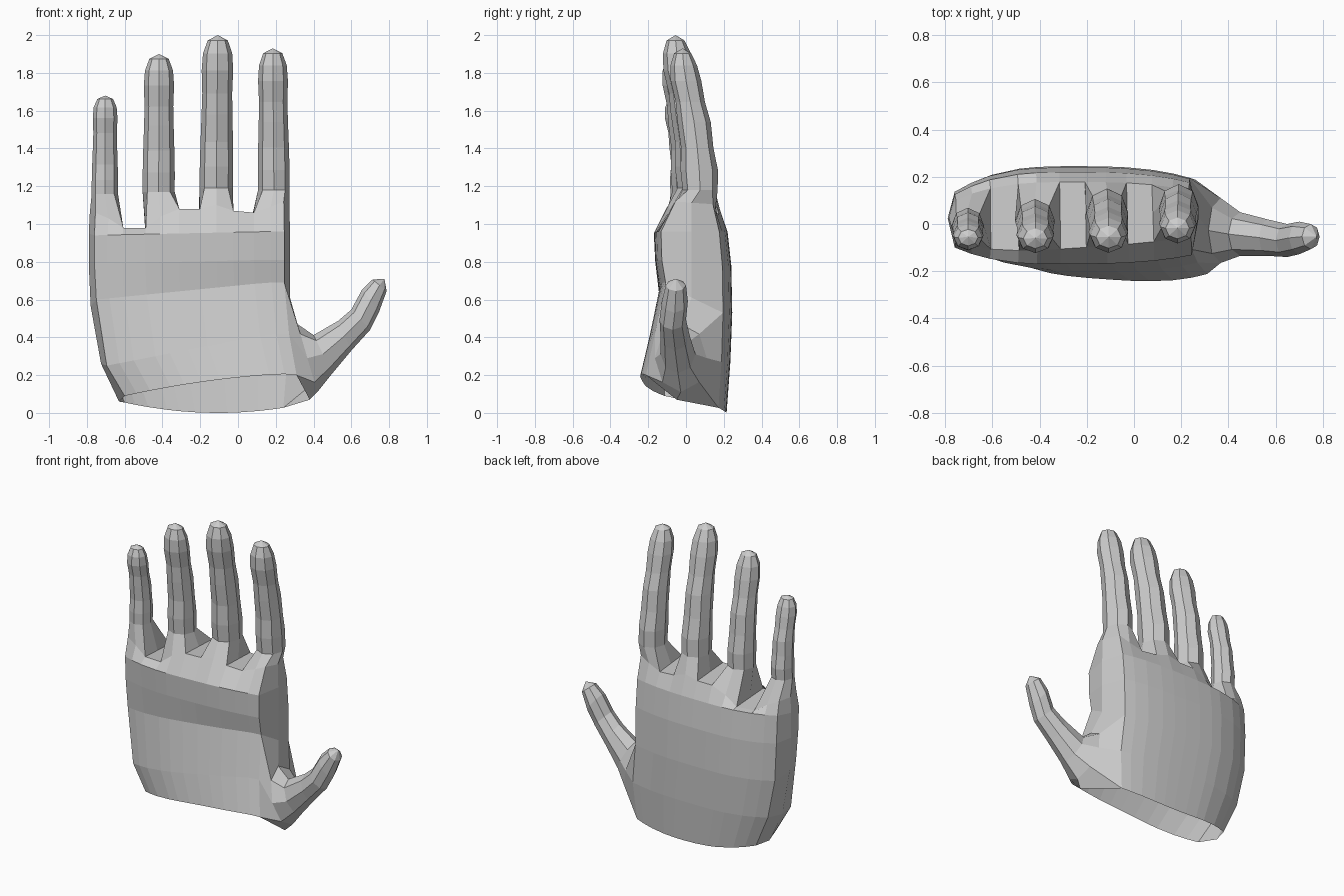
import bpy, bmesh
from math import sin, cos, radians

if "Cube" in bpy.data.objects:
    bpy.data.objects.remove(bpy.data.objects["Cube"])

bm = bmesh.new()
V = bm.verts.new


def lerp(a, b, t):
    return a + (b - a) * t


def skin(a, b):
    """Join two closed loops of equal length with quads."""
    n = len(a)
    for i in range(n):
        bm.faces.new((a[i], a[(i + 1) % n], b[(i + 1) % n], b[i]))


def tube(loop, rings, tip):
    """Loft a loop through rings of points and close it at a tip."""
    for pts in rings:
        new = [V(p) for p in pts]
        skin(loop, new)
        loop = new
    end = V(tip)
    for i in range(len(loop)):
        bm.faces.new((loop[i], loop[(i + 1) % len(loop)], end))


# Palm columns: three per finger, with a web strip between fingers
COLS = [-.76, -.69, -.61, -.49, -.41, -.31, -.20, -.11, -.02, .09, .18, .25]
U = [(x - COLS[0]) / (COLS[-1] - COLS[0]) for x in COLS]
TOP_Z = [1.06, 1.03, .98, .98, 1.04, 1.08, 1.08, 1.10, 1.07, 1.06, 1.09, 1.12]

# Palm levels: x left, x right, front y left/right, back y, front z left/right, back z
LEVELS = [
    (-.63, .34, -.20, -.265, .215, .09, .20, .055),
    (-.725, .30, -.19, -.205, .235, .25, .42, .27),
    (-.78, .275, -.15, -.135, .245, .60, .69, .53),
    (-.79, .275, -.165, -.16, .24, .79, .81, .78),
    (-.79, .275, -.175, -.165, .22, .94, .96, .96),
    (-.785, .272, -.135, -.07, .178, 1.0, 1.0, .98),
]
fronts, backs, lefts, rights = [], [], [], []
for k, (xl, xr, yfl, yfr, yb, zfl, zfr, zb) in enumerate(LEVELS):
    top = k == len(LEVELS) - 1
    F, B = [], []
    for i, u in enumerate(U):
        s = abs(2 * u - 1) ** 3
        fac = 1 - s * (.43 if u < .5 else .2)
        zf = TOP_Z[i] if top else lerp(zfl, zfr, min(1, u * 1.1))
        z_back = TOP_Z[i] - .015 if top else zb
        if k == 0:
            zf += .02 * (1 - (2 * u - 1) ** 2)
            z_back -= .055 * (1 - abs(1.7 * u - 1) ** 2)
        F.append(V((lerp(xl + .03, xr - .03, u), lerp(yfl, yfr, u) * fac, zf)))
        B.append(V((lerp(xl + .03, xr - (.10 if k == 0 else .04), u), yb * fac, z_back)))
    zl, zr = (F[0].co.z + B[0].co.z) / 2, (F[-1].co.z + B[-1].co.z) / 2
    if k == 0:
        xr, zl, zr = .38, .06, .07
    lefts.append(V((xl, .025, zl)))
    rights.append(V((xr, -.05 if k == 0 else .03, zr)))
    fronts.append(F)
    backs.append(B)

# Palm walls, leaving a hole at the side for the thumb and an open wrist
rings = [fronts[k] + [rights[k]] + backs[k][::-1] + [lefts[k]] for k in range(6)]
for k in range(5):
    a, b = rings[k], rings[k + 1]
    for i in range(26):
        if k < 2 and i in (11, 12):
            continue
        j = (i + 1) % 26
        bm.faces.new((a[i], a[j], b[j], b[i]))

# Finger openings and the webs between them
F, B = fronts[5], backs[5]
side = [lefts[5]]
for c in range(2, 11, 3):
    m = [V((F[j].co + B[j].co) / 2) for j in (c, c + 1)]
    bm.faces.new((F[c], F[c + 1], m[1], m[0]))
    bm.faces.new((m[0], m[1], B[c + 1], B[c]))
    side += m
side.append(rights[5])

# Fingers: x base/tip, y base/tip, z base/tip, width, depth
FINGERS = [
    (-.705, -.703, -.01, -.055, 1.16, 1.68, .135, .140),
    (-.420, -.418, .015, -.06, 1.17, 1.90, .165, .170),
    (-.115, -.107, .053, -.055, 1.19, 2.00, .172, .190),
    (.190, .184, .075, -.017, 1.18, 1.93, .163, .180),
]
# Shared finger profile: position, width, depth, forward bow
PROFILE = [(0, 1.03, 1.03, 0), (.14, 1.03, 1.1, .008), (.30, 1.0, .95, .012),
           (.48, .95, .98, .012), (.62, .92, .86, .005), (.77, .97, .90, -.004),
           (.88, .90, .78, -.006), (.965, .62, .50, -.004)]
for f, (x0, x1, y0, y1, z0, z1, w, d) in enumerate(FINGERS):
    c = 3 * f
    base = [F[c], F[c + 1], F[c + 2], side[2 * f + 1],
            B[c + 2], B[c + 1], B[c], side[2 * f]]
    loops = []
    for t, sw, sd, bow in PROFILE:
        loops.append([(lerp(x0, x1, t) + w / 2 * sw * cos(radians(225 + 45 * k)),
                       lerp(y0, y1, t) + bow + d / 2 * sd * sin(radians(225 + 45 * k)),
                       lerp(z0, z1, t)) for k in range(8)])
    tube(base, loops, (x1, y1, z1))

# Thumb: lower x,z / upper x,z / front y, back y
THUMB = [
    (.42, .11, .315, .47, -.165, .11), (.50, .21, .40, .412, -.135, .05),
    (.60, .33, .53, .487, -.135, .02), (.70, .44, .60, .547, -.14, .0),
    (.745, .53, .657, .653, -.128, .01), (.787, .645, .712, .706, -.107, .0),
]
hole = [rights[0], fronts[0][11], fronts[1][11], fronts[2][11],
        rights[2], backs[2][11], backs[1][11], backs[0][11]]
loops = []
for xa, za, xb, zb, yf, yb in THUMB:
    pts = []
    for k in range(8):
        a = radians(45 * k)
        t = (1 - cos(a)) / 2
        pts.append((lerp(xa, xb, t), (yf + yb) / 2 - (yb - yf) / 2 * sin(a), lerp(za, zb, t)))
    loops.append(pts)
tube(hole, loops, (.775, -.054, .71))

# Clean up and finish with flat faces
bmesh.ops.delete(bm, geom=[v for v in bm.verts if not v.link_faces], context='VERTS')
bmesh.ops.recalc_face_normals(bm, faces=bm.faces)
mesh = bpy.data.meshes.new("hand")
bm.to_mesh(mesh)
bm.free()
bpy.context.collection.objects.link(bpy.data.objects.new("hand", mesh))
